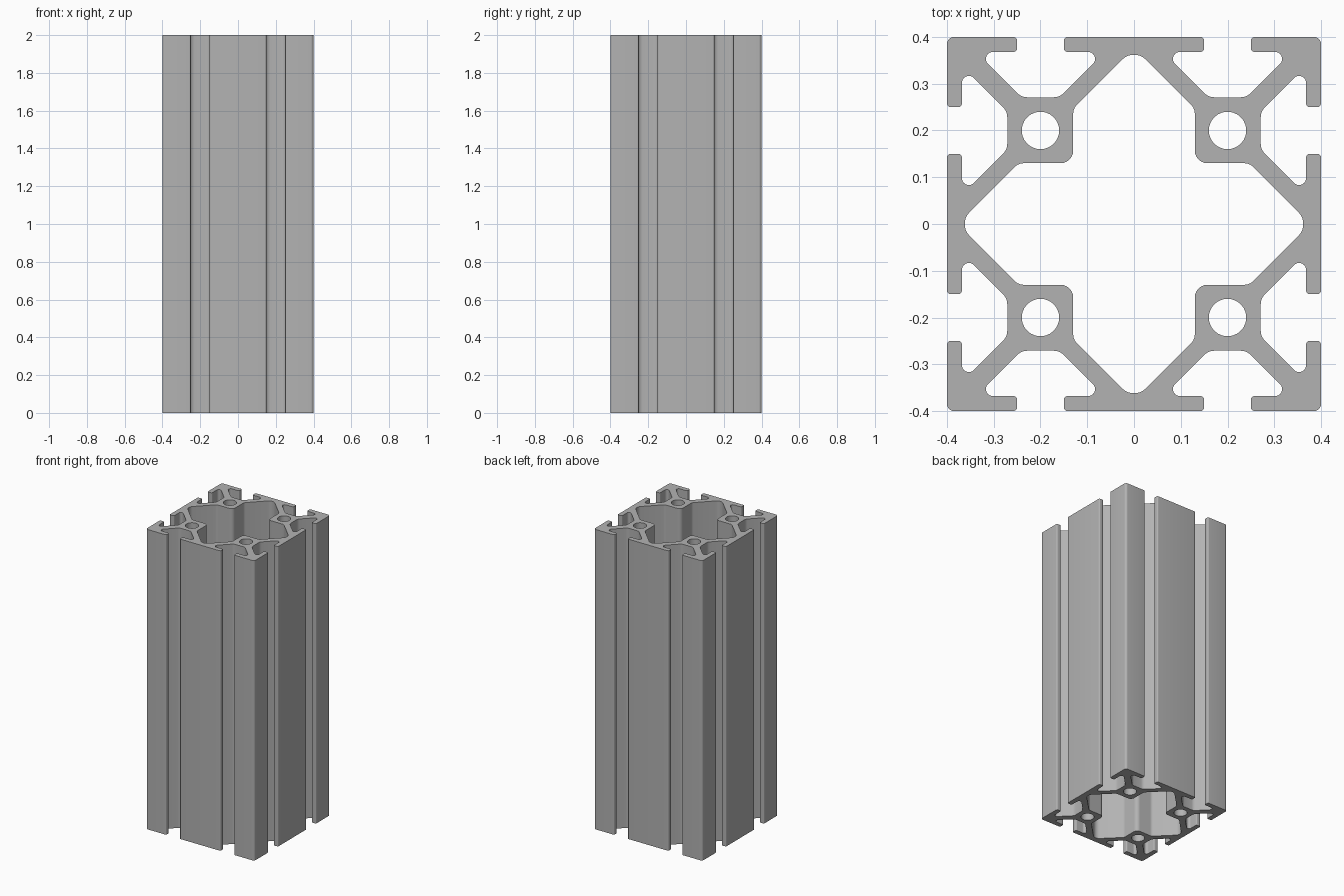
import bpy
import bmesh
import math
from mathutils import Vector

old = bpy.data.objects.get("Cube")
if old:
    bpy.data.objects.remove(old, do_unlink=True)

HEIGHT = 2.0


def ring(quarter):
    """Repeat a quarter outline by quarter turns about the centre."""
    points = []
    for _ in range(4):
        points += quarter
        quarter = [(y, -x, r) for x, y, r in quarter]
    return points


def fillet(corners):
    """Round every (x, y, radius) corner of a closed outline with an arc."""
    outline = []
    for i, (x, y, r) in enumerate(corners):
        p = Vector((x, y))
        a = (Vector(corners[i - 1][:2]) - p).normalized()
        b = (Vector(corners[(i + 1) % len(corners)][:2]) - p).normalized()
        half = a.angle(b) / 2
        centre = p + (a + b).normalized() * (r / math.sin(half))
        start = p + a * (r / math.tan(half)) - centre
        end = p + b * (r / math.tan(half)) - centre
        sweep = math.pi - 2 * half
        steps = max(3, round(sweep / math.radians(13)))
        for k in range(steps + 1):
            t = k / steps
            outline.append(centre + (start * math.sin((1 - t) * sweep)
                                     + end * math.sin(t * sweep)) / math.sin(sweep))
    return outline


def circle(cx, cy, r, n=36):
    return [Vector((cx + r * math.cos(math.tau * k / n),
                    cy + r * math.sin(math.tau * k / n))) for k in range(n)]


# Outer outline: one undercut slot, mirrored across the diagonal at the corner
slot = [(0.15, 0.4, 0.008), (0.15, 0.368, 0.008), (0.062, 0.368, 0.015),
        (0.159, 0.271, 0.03), (0.241, 0.271, 0.03), (0.338, 0.368, 0.015),
        (0.25, 0.368, 0.008), (0.25, 0.4, 0.008)]
outer = ring(slot + [(0.4, 0.4, 0.015)] + [(y, x, r) for x, y, r in reversed(slot)])

# Central cavity, notched by the four screw bosses
cavity = ring([(0, 0.377, 0.036), (0.13, 0.247, 0.025), (0.13, 0.13, 0.027),
               (0.247, 0.13, 0.025)])

# Screw bores through the bosses
bores = [circle(0.2 * sx, 0.2 * sy, 0.04) for sx in (-1, 1) for sy in (-1, 1)]

# Filled, extruded profile curve
curve = bpy.data.curves.new("profile", "CURVE")
curve.dimensions = "2D"
curve.fill_mode = "BOTH"
curve.extrude = HEIGHT / 2
for outline in [fillet(outer), fillet(cavity)] + bores:
    spline = curve.splines.new("POLY")
    spline.points.add(len(outline) - 1)
    for point, co in zip(spline.points, outline):
        point.co = (co.x, co.y, 0, 1)
    spline.use_cyclic_u = True
helper = bpy.data.objects.new("profile_curve", curve)
bpy.context.collection.objects.link(helper)

# Solid bar mesh, welded at the end caps
bpy.context.view_layer.update()
evaluated = helper.evaluated_get(bpy.context.evaluated_depsgraph_get())
mesh = bpy.data.meshes.new_from_object(evaluated)
bpy.data.objects.remove(helper, do_unlink=True)
bm = bmesh.new()
bm.from_mesh(mesh)
bmesh.ops.remove_doubles(bm, verts=bm.verts, dist=0.0001)
bmesh.ops.translate(bm, verts=bm.verts, vec=(0, 0, HEIGHT / 2))
bmesh.ops.recalc_face_normals(bm, faces=bm.faces)
bm.to_mesh(mesh)
bm.free()
bar = bpy.data.objects.new("slotted_bar", mesh)
bpy.context.collection.objects.link(bar)

# Plain grey metal
grey = bpy.data.materials.new("grey_aluminium")
grey.use_nodes = True
colour = (0.45, 0.45, 0.45, 1)
grey.diffuse_color = colour
grey.node_tree.nodes["Principled BSDF"].inputs["Base Color"].default_value = colour
mesh.materials.clear()
mesh.materials.append(grey)

bpy.ops.object.select_all(action="DESELECT")
bar.select_set(True)
bpy.context.view_layer.objects.active = bar
bpy.ops.object.shade_smooth_by_angle(angle=math.radians(30))
